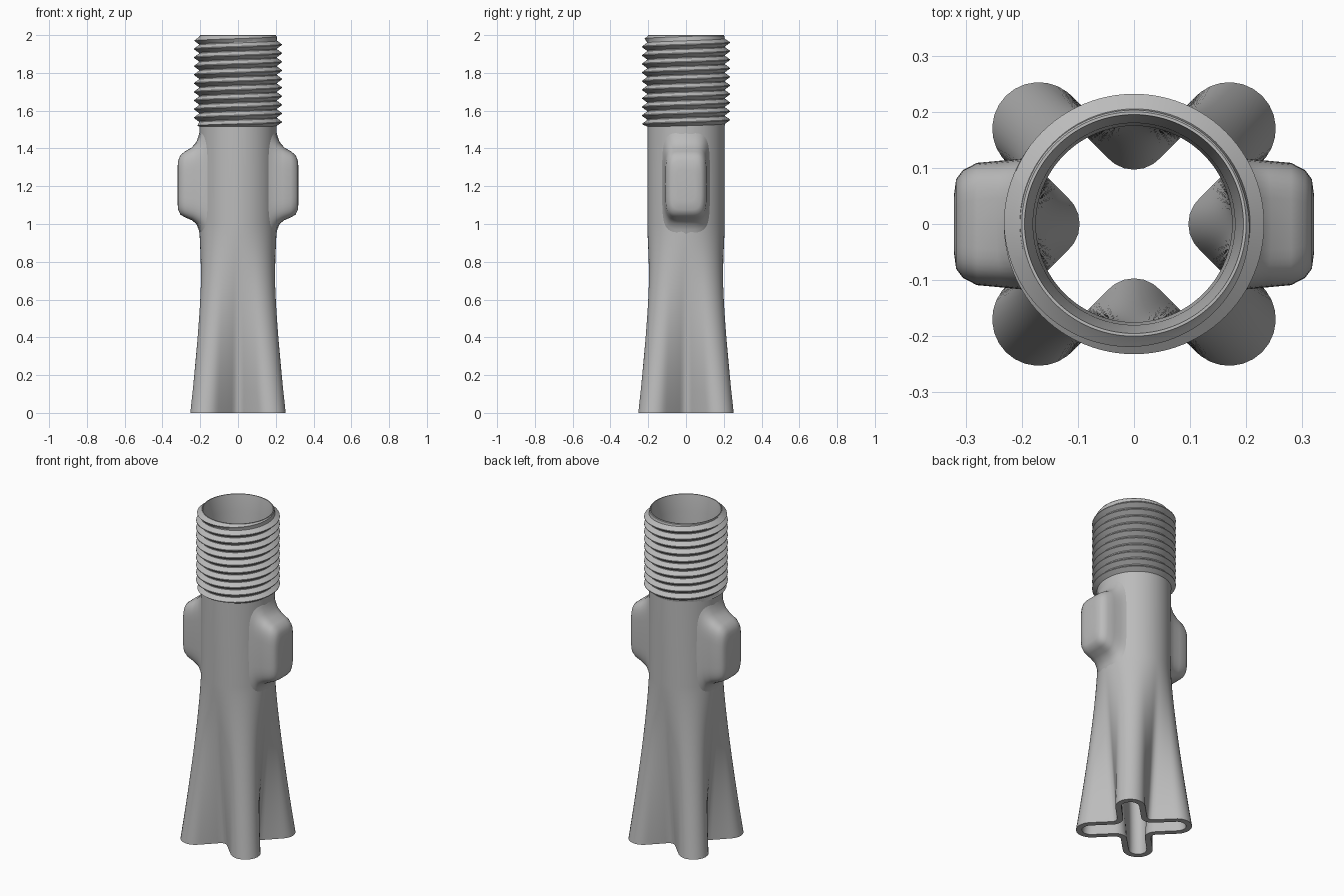
import bpy, bmesh, math
from math import sin, cos, pi, hypot

if "Cube" in bpy.data.objects:
    bpy.data.objects.remove(bpy.data.objects["Cube"])

gray = bpy.data.materials.new("plain gray")
gray.use_nodes = True
gray.diffuse_color = (0.5, 0.5, 0.5, 1)
gray.node_tree.nodes["Principled BSDF"].inputs["Base Color"].default_value = (0.5, 0.5, 0.5, 1)


def make(name, rings, loop=False, cap=False, angle=40):
    """Skin a list of closed rings into an object."""
    bm = bmesh.new()
    rows = [[bm.verts.new(p) for p in ring] for ring in rings]
    pairs = list(zip(rows, rows[1:])) + ([(rows[-1], rows[0])] if loop else [])
    for a, b in pairs:
        for i in range(len(a)):
            j = (i + 1) % len(a)
            bm.faces.new((a[i], a[j], b[j], b[i]))
    if cap:
        bm.faces.new(rows[-1])
    return finish(name, bm, angle)


def finish(name, bm, angle):
    bmesh.ops.recalc_face_normals(bm, faces=bm.faces)
    mesh = bpy.data.meshes.new(name)
    bm.to_mesh(mesh)
    bm.free()
    mesh.materials.append(gray)
    obj = bpy.data.objects.new(name, mesh)
    bpy.context.scene.collection.objects.link(obj)
    bpy.ops.object.select_all(action='DESELECT')
    obj.select_set(True)
    bpy.context.view_layer.objects.active = obj
    bpy.ops.object.shade_smooth_by_angle(angle=math.radians(angle))
    return obj


# Four-armed foot section, sampled evenly along its outline
N = 14
ARM = 0.24


def eighth(w, f):
    fine = [(ARM + w * cos(a), w * sin(a)) for a in (pi / 2 * k / 40 for k in range(41))]
    fine += [(w + f + f * cos(a), w + f + f * sin(a))
             for a in (1.5 * pi - pi / 4 * k / 40 for k in range(41))]
    dist = [0]
    for p, q in zip(fine, fine[1:]):
        dist.append(dist[-1] + hypot(q[0] - p[0], q[1] - p[1]))
    out = []
    for i in range(N + 1):
        d = dist[-1] * i / N
        k = next((k for k in range(1, len(dist)) if dist[k] >= d - 1e-9))
        t = (d - dist[k - 1]) / max(dist[k] - dist[k - 1], 1e-9)
        out.append(tuple(fine[k - 1][c] + t * (fine[k][c] - fine[k - 1][c]) for c in (0, 1)))
    return out


def section(points, radius, blend, z):
    """Blend the foot outline (0) into a circle (1)."""
    half = []
    for i, (u, v) in enumerate(points):
        a = pi / 4 * i / N
        half.append((u + blend * (radius * cos(a) - u), v + blend * (radius * sin(a) - v)))
    quarter = [(u, -v) for u, v in half[:0:-1]] + half[:-1]
    ring = []
    for k in range(4):
        c, s = cos(pi / 4 + k * pi / 2), sin(pi / 4 + k * pi / 2)
        ring += [(u * c - v * s, u * s + v * c, z) for u, v in quarter]
    return ring


# Hollow body: outside going down, inside coming back up
outer, inner = eighth(0.083, 0.03), eighth(0.05, 0.063)
STEPS = 28
heights = [i / STEPS for i in range(STEPS + 1)]
ease = lambda z: 1 - (1 - z) ** 1.3
body = [section(outer, 0.2, 1, 1.995), section(outer, 0.205, 1, 1.52)]
body += [section(outer, 0.205, ease(z), z) for z in reversed(heights)]
body += [section(inner, 0.175, ease(z), z) for z in heights]
body += [section(inner, 0.175, 1, 1.5), section(inner, 0.18, 1, 1.9), section(inner, 0.195, 1, 2.0)]
body += [section(outer, 0.2, 1, 2.0)]
make("hollow_body", body, loop=True, angle=50)

# Screw thread around the neck
LOW, HIGH, PITCH, SEG = 1.515, 1.995, 0.0455, 96
ROOT, CREST = 0.207, 0.232
shape = [(0, ROOT), (0.1, ROOT), (0.5, CREST), (0.6, CREST)]
bm = bmesh.new()
columns = []
for s in range(SEG + 1):
    a = 2 * pi * s / SEG
    col = [(0.198, LOW)]
    for turn in range(-1, 12):
        for part, r in shape:
            z = LOW + PITCH * (turn + part + s / SEG)
            zc = min(max(z, LOW), HIGH)
            fade = min(1, (zc - LOW) / 0.012, (HIGH - zc) / 0.025)
            col.append((0.203 + (r - 0.203) * max(fade, 0), zc))
    col.append((0.198, 2.0))
    columns.append([bm.verts.new((r * cos(a), r * sin(a), z)) for r, z in col])
for a, b in zip(columns, columns[1:]):
    for i in range(len(a) - 1):
        bm.faces.new((a[i], b[i], b[i + 1], a[i + 1]))
bmesh.ops.remove_doubles(bm, verts=bm.verts, dist=0.0002)
finish("screw_thread", bm, 25)

# Side lugs: reach, half width, bottom, top, with flared base
lug_profile = [(0.0, 0.13, 0.93, 1.5), (0.208, 0.123, 0.97, 1.47), (0.22, 0.117, 1.0, 1.435),
               (0.245, 0.113, 1.02, 1.405), (0.28, 0.109, 1.035, 1.385), (0.305, 0.096, 1.05, 1.365),
               (0.317, 0.08, 1.075, 1.335), (0.321, 0.05, 1.12, 1.29)]


def power(v, n):
    return math.copysign(abs(v) ** (2 / n), v)


for side, name in ((1, "left_lug"), (-1, "right_lug")):
    rings = []
    for reach, hy, low, high in lug_profile:
        ring = []
        for k in range(48):
            a = 2 * pi * k / 48
            y = hy * power(cos(a), 4.5)
            z = (low + high) / 2 + (high - low) / 2 * power(sin(a), 4.5)
            wall = math.sqrt(0.2 ** 2 - y ** 2)
            # the base follows the round wall, the end is nearly flat
            flat = min(1, max(0, (reach - 0.2) / 0.06))
            x = wall if reach == 0 else (wall + reach - 0.2) * (1 - flat) + reach * flat
            ring.append((side * x, y, z))
        rings.append(ring)
    make(name, rings, cap=True, angle=60)
